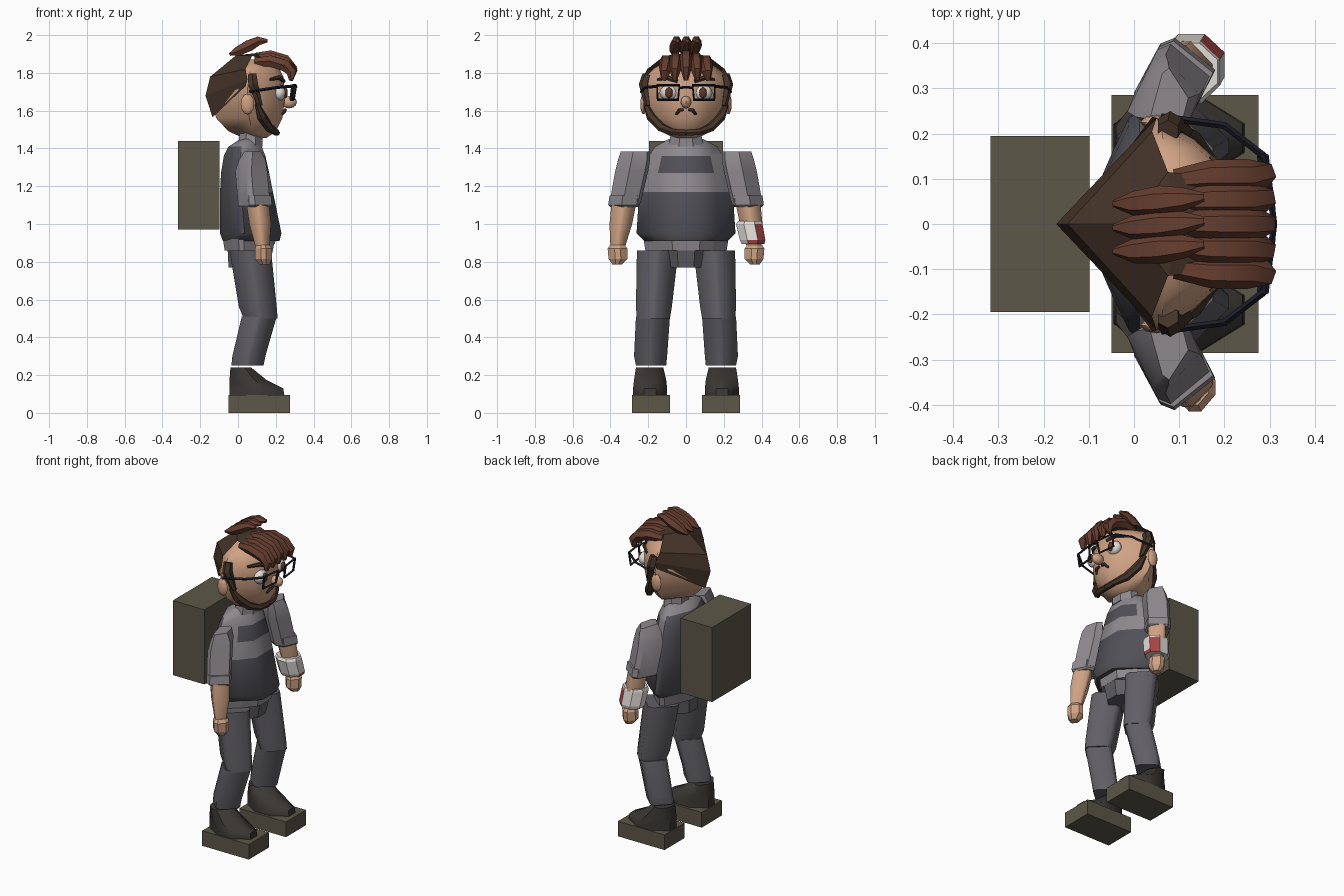
import bpy, bmesh, math
from mathutils import Vector, Matrix

if "Cube" in bpy.data.objects:
    bpy.data.objects.remove(bpy.data.objects["Cube"])


def mat(name, r, g, b):
    m = bpy.data.materials.new(name)
    m.diffuse_color = (r, g, b, 1)
    m.use_nodes = True
    m.node_tree.nodes["Principled BSDF"].inputs["Base Color"].default_value = m.diffuse_color
    return m


SKIN = mat("skin", .62, .36, .23)
HAIR = mat("dark_hair", .06, .035, .022)
LOCK = mat("brown_hair", .14, .05, .03)
GREY = mat("shirt_grey", .27, .25, .27)
DARK = mat("vest_grey", .08, .08, .095)
PANTS = mat("trousers", .12, .115, .13)
BOOT = mat("boot_leather", .045, .04, .035)
SOLE = mat("khaki", .11, .095, .065)
BLACK = mat("frame_black", .012, .012, .02)
WHITE = mat("white", .75, .72, .68)
IRIS = mat("iris", .12, .035, .02)
RED = mat("stain", .4, .06, .06)


def finish(name, bm, m, mirror=False, smooth=0):
    bmesh.ops.recalc_face_normals(bm, faces=bm.faces)
    me = bpy.data.meshes.new(name)
    bm.to_mesh(me)
    bm.free()
    ob = bpy.data.objects.new(name, me)
    bpy.context.collection.objects.link(ob)
    me.materials.append(m)
    if smooth:
        bpy.context.view_layer.objects.active = ob
        ob.select_set(True)
        bpy.ops.object.shade_smooth_by_angle(angle=math.radians(smooth))
        ob.select_set(False)
    if mirror:
        mod = ob.modifiers.new("mirror", 'MIRROR')
        mod.use_axis = (False, True, False)
    return ob


def skin_rings(bm, rings, closed=False):
    vs = [[bm.verts.new(p) for p in r] for r in rings]
    n = len(vs[0])
    for a, b in zip(vs, vs[1:] + (vs[:1] if closed else [])):
        for i in range(n):
            bm.faces.new((a[i], a[(i + 1) % n], b[(i + 1) % n], b[i]))
    if not closed:
        bm.faces.new(vs[0])
        bm.faces.new(vs[-1])


def chamfered(t):
    """Diamond plan with cut corners of half-width t."""
    return [(1, t), (t, 1), (-t, 1), (-1, t), (-1, -t), (-t, -1), (t, -1), (1, -t)]


def loft(name, rings, m, plan=chamfered(.41), mirror=False, smooth=0):
    """Horizontal rings (z, x0, x1, y0, y1) of one plan outline."""
    bm = bmesh.new()
    skin_rings(bm, [[((a + b) / 2 + (b - a) / 2 * u, (c + d) / 2 + (d - c) / 2 * v, z)
                     for u, v in plan] for z, a, b, c, d in rings])
    return finish(name, bm, m, mirror, smooth)


def tube(name, path, radii, m, n=6, closed=False, mirror=False, smooth=0):
    P = [Vector(p) for p in path]
    k = len(P)
    rings = []
    for i, p in enumerate(P):
        a = P[i - 1] if i or closed else p
        b = P[(i + 1) % k] if i < k - 1 or closed else p
        d = (b - a).normalized()
        side = d.cross(Vector((0, 0, 1) if abs(d.z) < .95 else (1, 0, 0))).normalized()
        if rings and side.dot(last) < 0:
            side = -side
        last = side
        if closed:
            side = Vector((1, 0, 0))
        up = d.cross(side).normalized()
        r = radii[i] if isinstance(radii, (list, tuple)) else radii
        rings.append([p + r * (math.cos(t) * side + math.sin(t) * up)
                      for t in (j * math.tau / n for j in range(n))])
    bm = bmesh.new()
    skin_rings(bm, rings, closed)
    return finish(name, bm, m, mirror, smooth)


def box(name, x0, x1, y0, y1, z0, z1, m, mirror=False):
    bm = bmesh.new()
    bmesh.ops.create_cube(bm, size=1, matrix=Matrix.Translation(
        ((x0 + x1) / 2, (y0 + y1) / 2, (z0 + z1) / 2)) @ Matrix.Diagonal((x1 - x0, y1 - y0, z1 - z0, 1)))
    return finish(name, bm, m, mirror)


def ball(name, c, r, m, mirror=False):
    bm = bmesh.new()
    bmesh.ops.create_uvsphere(bm, u_segments=8, v_segments=6, radius=1,
                              matrix=Matrix.Translation(c) @ Matrix.Diagonal((*r, 1)))
    return finish(name, bm, m, mirror, 60)


def sym(half):
    return half + [(u, -v) for u, v in reversed(half)]


# boots and legs
limb = chamfered(.17)
box("sole", -.05, .275, .085, .285, 0, .095, SOLE, True)
loft("boot", [(.095, -.045, .245, .1, .28), (.13, -.045, .24, .1, .28), (.175, -.045, .15, .105, .275),
              (.24, -.04, .07, .12, .265)], BOOT, chamfered(.35), True, 50)
loft("shin", [(.25, -.035, .135, .105, .265), (.3, -.03, .145, .1, .275), (.51, .02, .205, .085, .265)],
     PANTS, limb, True, 50)
loft("thigh", [(.5, .03, .21, .085, .26), (.56, .005, .205, .075, .265), (.86, -.045, .175, .04, .26)],
     PANTS, limb, True, 50)

# hips and torso, wedge-shaped front and back
body_plan = sym([(1, .33), (.5, .66), (-.2, 1), (-.4, .95), (-.65, .66), (-1, .2)])
loft("crotch", [(.77, -.05, .165, -.1, .1), (.865, -.055, .185, -.115, .115)], PANTS)
loft("hips", [(.86, -.07, .185, -.215, .215), (.92, -.08, .195, -.225, .225)], GREY, body_plan)
torso = loft("torso", [(.91, -.08, .22, -.22, .22), (.95, -.095, .23, -.262, .262), (1.17, -.095, .185, -.248, .248),
                       (1.27, -.09, .165, -.225, .225), (1.36, -.075, .145, -.195, .195),
                       (1.41, -.05, .125, -.165, .165), (1.45, .01, .11, -.09, .09)],
             DARK, body_plan, smooth=45)
torso.data.materials.append(GREY)
for f in torso.data.polygons:
    z = f.center.z
    band = 1.28 < z < 1.36 and abs(f.center.y) < .12
    if z > 1.4 or (z > 1.17 and f.normal.x > .2 and not band):
        f.material_index = 1
loft("collar", [(1.41, .0, .13, -.09, .09), (1.49, .01, .13, -.08, .08)], GREY)
box("backpack", -.318, -.098, -.195, .195, .97, 1.44, SOLE)

# arms, turned outward
arm_plan = [(-1, -.45), (-.35, .85), (0, 1), (1, .15), (.55, -.8), (0, -1)]
loft("sleeve", [(1.11, .0, .17, .24, .405), (1.28, -.015, .155, .2, .375), (1.34, .005, .145, .19, .36),
                (1.385, .035, .12, .19, .345)], GREY, arm_plan, True, 40)
loft("cuff", [(1.09, .005, .17, .255, .4), (1.1, .0, .18, .245, .412), (1.15, .0, .175, .24, .405)],
     GREY, arm_plan, True)
loft("forearm", [(.87, .095, .165, .325, .4), (1.0, .06, .175, .285, .405), (1.1, .045, .165, .265, .395)],
     SKIN, limb, True, 50)
loft("hand", [(.785, .115, .165, .34, .39), (.815, .09, .18, .31, .41), (.87, .09, .18, .31, .415),
              (.89, .1, .165, .325, .4)], SKIN, chamfered(.3), True)
band = loft("bandage", [(.895, .06, .195, .295, .415), (.915, .055, .2, .285, .42), (1.0, .045, .19, .265, .405),
                        (1.015, .05, .185, .275, .4)], WHITE)
band.data.materials.append(RED)
for f in band.data.polygons:
    if f.center.x > .13 and f.center.y > .35 and f.center.z < .98:
        f.material_index = 1

# head with wedge-shaped back
half = [(1, .2), (.83, .49), (.42, .8), (0, 1)]
head_plan = half + [(-1, 0)] + [(u, -v) for u, v in reversed(half)]
loft("head", [(1.455, .03, .15, -.06, .06), (1.49, -.05, .2, -.135, .135), (1.56, -.115, .235, -.2, .2),
              (1.64, -.14, .245, -.23, .23), (1.71, -.145, .245, -.235, .235), (1.78, -.12, .24, -.215, .215),
              (1.83, -.08, .215, -.165, .165), (1.87, .0, .15, -.085, .085)], SKIN, head_plan, smooth=60)
ball("ear", (.05, .225, 1.635), (.036, .017, .055), SKIN, True)
ball("nose", (.27, 0, 1.645), (.042, .028, .033), SKIN)
ball("eye_white", (.22, .09, 1.695), (.035, .05, .042), WHITE, True)
ball("pupil", (.25, .09, 1.695), (.013, .02, .03), IRIS, True)

# hair shell: back, side and crown columns
back = [(-.135, 0, 1.565), (-.172, 0, 1.68), (-.147, 0, 1.78), (-.01, 0, 1.893)]
side = [(.04, .237, 1.73), (.05, .235, 1.765), (.04, .205, 1.82), (.075, .115, 1.89)]
bm = bmesh.new()
for s in (1, -1):
    B = [bm.verts.new(p) for p in back]
    S = [bm.verts.new((x, y * s, z)) for x, y, z in side]
    for i in range(3):
        bm.faces.new((B[i], S[i], S[i + 1], B[i + 1]))
    F = [bm.verts.new(p) for p in ((.1, 0, 1.905), (.24, 0, 1.86), (.2, .1 * s, 1.855))]
    bm.faces.new((B[3], S[3], F[0]))
    bm.faces.new((F[0], S[3], F[2], F[1]))
bmesh.ops.remove_doubles(bm, verts=bm.verts, dist=.0005)
finish("hair_shell", bm, HAIR)

# fringe and crown locks
for i, y in enumerate((-.108, -.055, 0, .055, .108)):
    d = abs(y) * .25
    tube(f"fringe_lock_{i}", [(.09, y * .9, 1.885 - d), (.17, y, 1.89 - d), (.25, y, 1.865 - d),
                              (.287, y * 1.02, 1.825 - d * .8), (.28, y * 1.1, 1.76)],
         [.024, .034, .036, .03, .012], LOCK, smooth=50)
for i, y in enumerate((-.06, -.008, .045)):
    tube(f"crown_lock_{i}", [(-.045, y, 1.897), (.0, y, 1.915), (.06, y + .006, 1.945), (.11, y + .01, 1.97),
                             (.155, y + .015, 1.97)],
         [.008, .028, .034, .026, .01], LOCK, smooth=50)

# facial hair
tube("sideburn", [(.075, .205, 1.79), (.08, .22, 1.74), (.115, .205, 1.625)], [.026, .03, .016], HAIR, mirror=True)
tube("beard", [(.1, .215, 1.635), (.125, .185, 1.57), (.165, .13, 1.51), (.2, .07, 1.487), (.205, 0, 1.483)],
     [.012, .026, .024, .018, .018], HAIR, mirror=True)
tube("moustache", [(.25, .012, 1.605), (.25, .035, 1.603), (.235, .053, 1.58)], [.008, .01, .006], HAIR, mirror=True)
tube("eyebrow", [(.243, .045, 1.755), (.22, .1, 1.775), (.17, .15, 1.765)], [.01, .013, .007], HAIR, mirror=True)

# glasses
tube("glasses_rim", [(.305, .035, 1.735), (.29, .153, 1.735), (.28, .15, 1.658), (.293, .042, 1.658)],
     .008, BLACK, n=4, closed=True, mirror=True)
tube("glasses_temple", [(.288, .15, 1.73), (.2, .218, 1.722), (.06, .237, 1.7)], .008, BLACK, n=4, mirror=True)
tube("glasses_bridge", [(.305, -.04, 1.72), (.31, 0, 1.725), (.305, .04, 1.72)], .007, BLACK, n=4)
